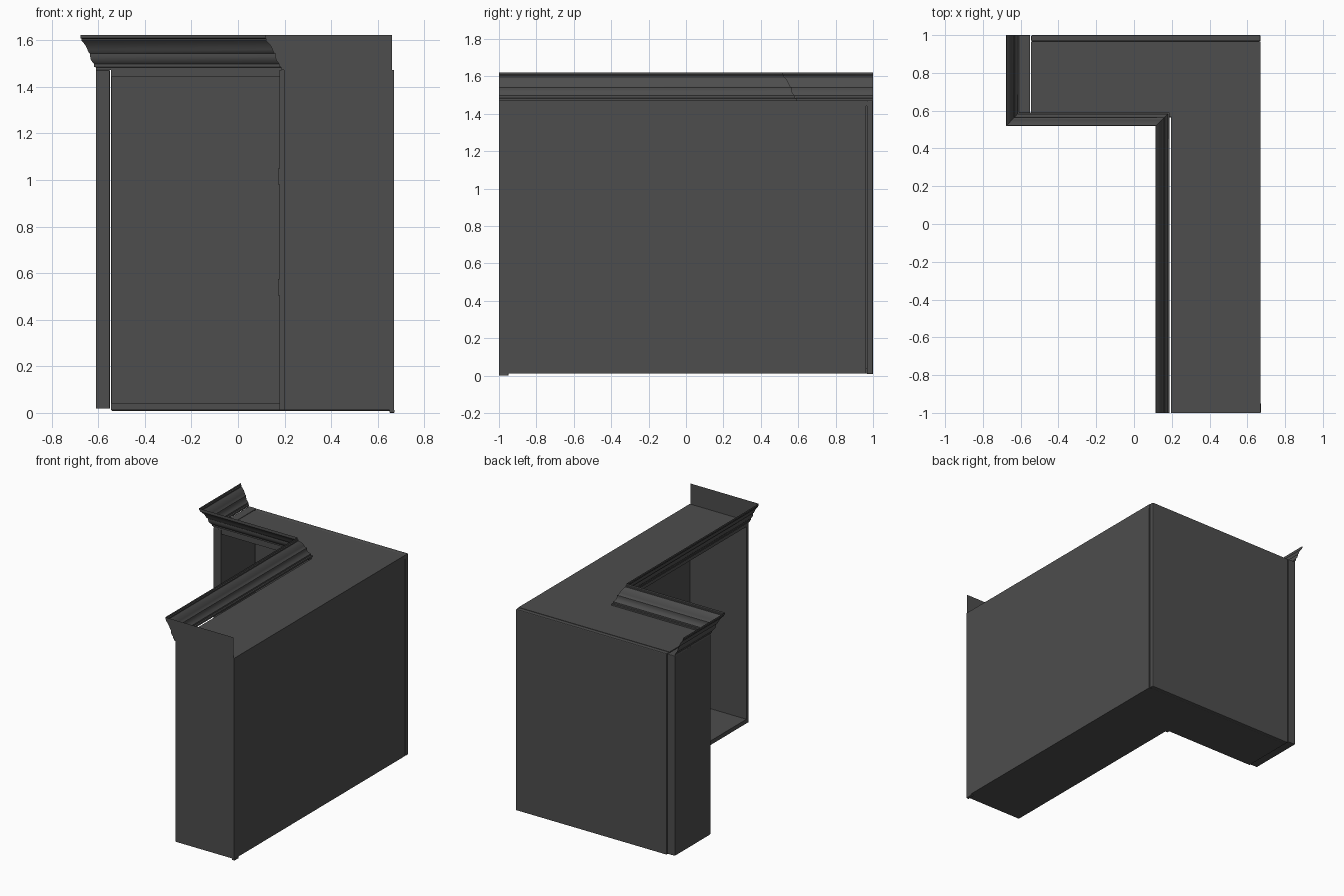
import bpy, bmesh

if "Cube" in bpy.data.objects:
    bpy.data.objects.remove(bpy.data.objects["Cube"])

# dark painted finish
paint = bpy.data.materials.new("dark_paint")
paint.diffuse_color = (0.075, 0.075, 0.075, 1)
paint.use_nodes = True
paint.node_tree.nodes["Principled BSDF"].inputs["Base Color"].default_value = paint.diffuse_color

def add(name, me):
    ob = bpy.data.objects.new(name, me)
    bpy.context.collection.objects.link(ob)
    me.materials.append(paint)
    return ob

def box(name, lo, hi, bevel=0.0):
    bm = bmesh.new()
    bmesh.ops.create_cube(bm, size=1)
    for v in bm.verts:
        v.co = [lo[i] + (v.co[i] + 0.5) * (hi[i] - lo[i]) for i in range(3)]
    me = bpy.data.meshes.new(name)
    bm.to_mesh(me)
    bm.free()
    ob = add(name, me)
    if bevel:
        m = ob.modifiers.new("Bevel", 'BEVEL')
        m.width = bevel
        m.segments = 2
    return ob

def sheet(name, verts, faces):
    me = bpy.data.meshes.new(name)
    me.from_pydata(verts, [], faces)
    return add(name, me)

TOP, BASE, T = 1.472, 0.012, 0.03

# outer walls of the L-shaped cabinet
box("back_panel", (-0.545, 0.967, BASE - 0.004), (0.67, 1.0, TOP), 0.006)
box("right_panel", (0.65, -0.975, BASE), (0.67, 0.962, TOP - 0.002))
box("wing_end_panel", (0.197, -1.0, BASE), (0.67, -0.975, TOP - 0.002))
box("left_end_panel", (-0.61, 0.59, 0.018), (-0.55, 1.0, TOP), 0.003)

# tops and bottoms, meeting at the inner corner seam
for label, z in (("bottom", BASE), ("top", TOP - T)):
    out = 0.67 if label == "top" else 0.65
    end = -1.0 if label == "top" else -0.975
    box("rear_wing_" + label, (-0.545, 0.59, z), (out, 0.967, z + T))
    box("side_wing_" + label, (0.197, end, z), (out, 0.59, z + T))

# post at the inner corner and its hinge plates
box("corner_post", (0.178, 0.57, BASE), (0.20, 0.592, TOP))
for i, z in enumerate((0.54, 1.015)):
    box(f"hinge_plate_{i}", (0.172, 0.565, z - 0.035), (0.196, 0.575, z + 0.035))

# small levelling foot
box("corner_foot", (0.65, -1.0, 0.0), (0.672, -0.95, 0.014), 0.003)

# crown moulding: mitred sweep of (outward offset, height)
profile = [(0.0, 1.472), (0.0, 1.483), (0.008, 1.486), (0.008, 1.497), (0.014, 1.503),
           (0.023, 1.515), (0.027, 1.530), (0.027, 1.542), (0.034, 1.547), (0.039, 1.560),
           (0.047, 1.576), (0.058, 1.590), (0.066, 1.598), (0.066, 1.606), (0.072, 1.609),
           (0.072, 1.622)]
verts = []
for d, z in profile:
    dx = d * 0.93
    verts += [(-0.61 - dx, 1.0, z), (-0.61 - dx, 0.59 - d, z),
              (0.187 - d, 0.59 - d, z), (0.187 - d, -1.0, z)]
faces = [(4*i + j, 4*i + j + 1, 4*i + j + 5, 4*i + j + 4)
         for i in range(len(profile) - 1) for j in range(3)]
crown = sheet("crown_moulding", verts, faces)
bpy.context.view_layer.objects.active = crown
crown.select_set(True)
bpy.ops.object.shade_smooth_by_angle(angle=0.7)

# flat plate closing the moulding at the end of the side wing
plate = [(0.187 - d, -1.0, z) for d, z in profile]
plate += [(0.662, -1.0, profile[-1][1]), (0.662, -1.0, profile[0][1])]
sheet("crown_end_plate", plate, [tuple(range(len(plate)))[::-1]])
